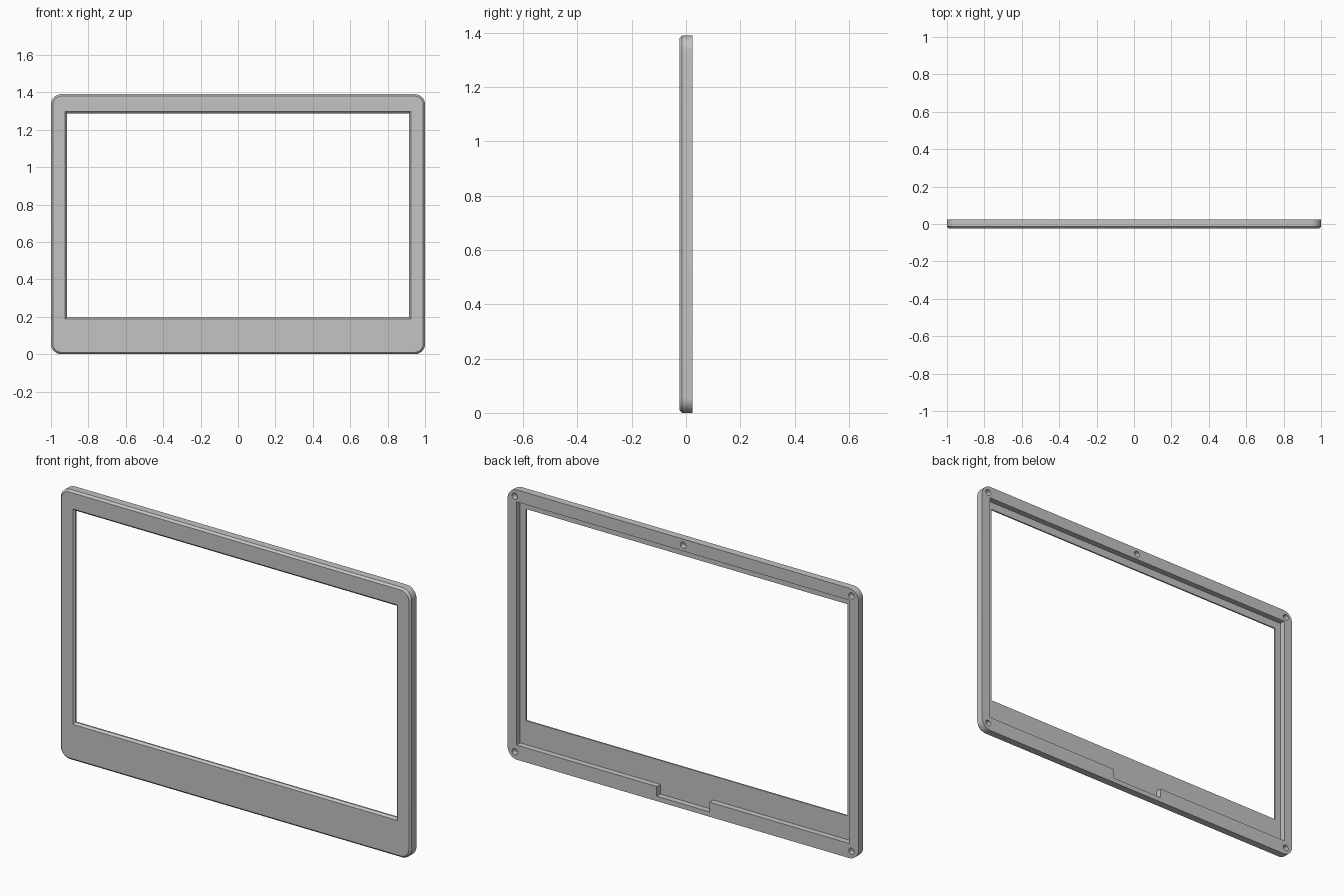
import bpy, bmesh, math

cube = bpy.data.objects.get("Cube")
if cube:
    bpy.data.objects.remove(cube, do_unlink=True)

HEIGHT = 1.39
BACK, FRONT = 0.024, -0.024
FLOOR = -0.006          # depth of the recessed back floor
CHAMFER = 0.01

grey = bpy.data.materials.new("plain_grey")
grey.use_nodes = True
grey.diffuse_color = (0.55, 0.55, 0.55, 1)
grey.node_tree.nodes["Principled BSDF"].inputs["Base Color"].default_value = (0.55, 0.55, 0.55, 1)


def outline(x0, x1, z0, z1, radius, steps=10):
    """Rectangle in x and z, with rounded corners if radius is above zero."""
    if radius <= 0:
        return [(x1, z1), (x0, z1), (x0, z0), (x1, z0)]
    points = []
    corners = [(x1 - radius, z1 - radius), (x0 + radius, z1 - radius),
               (x0 + radius, z0 + radius), (x1 - radius, z0 + radius)]
    for i, (cx, cz) in enumerate(corners):
        for k in range(steps + 1):
            a = math.pi / 2 * (i + k / steps)
            points.append((cx + radius * math.cos(a), cz + radius * math.sin(a)))
    return points


def loft(name, rings):
    """Closed solid through (y, outline) rings."""
    bm = bmesh.new()
    loops = [[bm.verts.new((x, y, z)) for x, z in pts] for y, pts in rings]
    n = len(loops[0])
    for a, b in zip(loops, loops[1:]):
        for i in range(n):
            j = (i + 1) % n
            bm.faces.new((a[i], a[j], b[j], b[i]))
    bm.faces.new(loops[0])
    bm.faces.new(loops[-1])
    bmesh.ops.recalc_face_normals(bm, faces=bm.faces)
    mesh = bpy.data.meshes.new(name)
    bm.to_mesh(mesh)
    bm.free()
    obj = bpy.data.objects.new(name, mesh)
    bpy.context.collection.objects.link(obj)
    mesh.materials.append(grey)
    return obj


def cut(target, cutter):
    """Subtract the cutter and discard it."""
    bpy.context.view_layer.objects.active = target
    mod = target.modifiers.new("cut", 'BOOLEAN')
    mod.operation, mod.solver, mod.object = 'DIFFERENCE', 'EXACT', cutter
    bpy.ops.object.modifier_apply(modifier=mod.name)
    bpy.data.objects.remove(cutter, do_unlink=True)


# Bezel body with a chamfered front rim
full = outline(-1, 1, 0, HEIGHT, 0.055)
inset = outline(-1 + CHAMFER, 1 - CHAMFER, CHAMFER, HEIGHT - CHAMFER, 0.055 - CHAMFER)
bezel = loft("screen_bezel", [(BACK, full), (FRONT + CHAMFER, full), (FRONT, inset)])

# Screen opening, flared towards the front
def opening(grow):
    return outline(-0.915 - grow, 0.915 + grow, 0.198 - grow, 1.288 + grow, 0)

cut(bezel, loft("opening_cutter", [(0.1, opening(0)), (FRONT + CHAMFER, opening(0)),
                                   (FRONT, opening(CHAMFER)), (-0.1, opening(CHAMFER))]))

# Recess for the panel, with a cable notch in the lower rim
recess = loft("recess_cutter", [(0.1, outline(-0.95, 0.95, 0.075, 1.328, 0)),
                                (FLOOR, outline(-0.95, 0.95, 0.075, 1.328, 0))])
cut(bezel, recess)
notch = outline(-0.15, 0.15, 0.025, 0.12, 0)
cut(bezel, loft("notch_cutter", [(0.1, notch), (FLOOR, notch)]))

# Blind screw holes in the back
R = 0.016
for x, z in [(-0.96, 0.038), (0.96, 0.038), (-0.96, 1.354), (0.96, 1.354), (0, 1.358)]:
    circle = outline(x - R, x + R, z - R, z + R, R * 0.999, 6)
    cut(bezel, loft("screw_cutter", [(0.1, circle), (FLOOR, circle)]))

# Smooth the rounded corners, keep the edges crisp
bpy.ops.object.select_all(action='DESELECT')
bezel.select_set(True)
bpy.context.view_layer.objects.active = bezel
bpy.ops.object.shade_smooth_by_angle(angle=math.radians(25))
